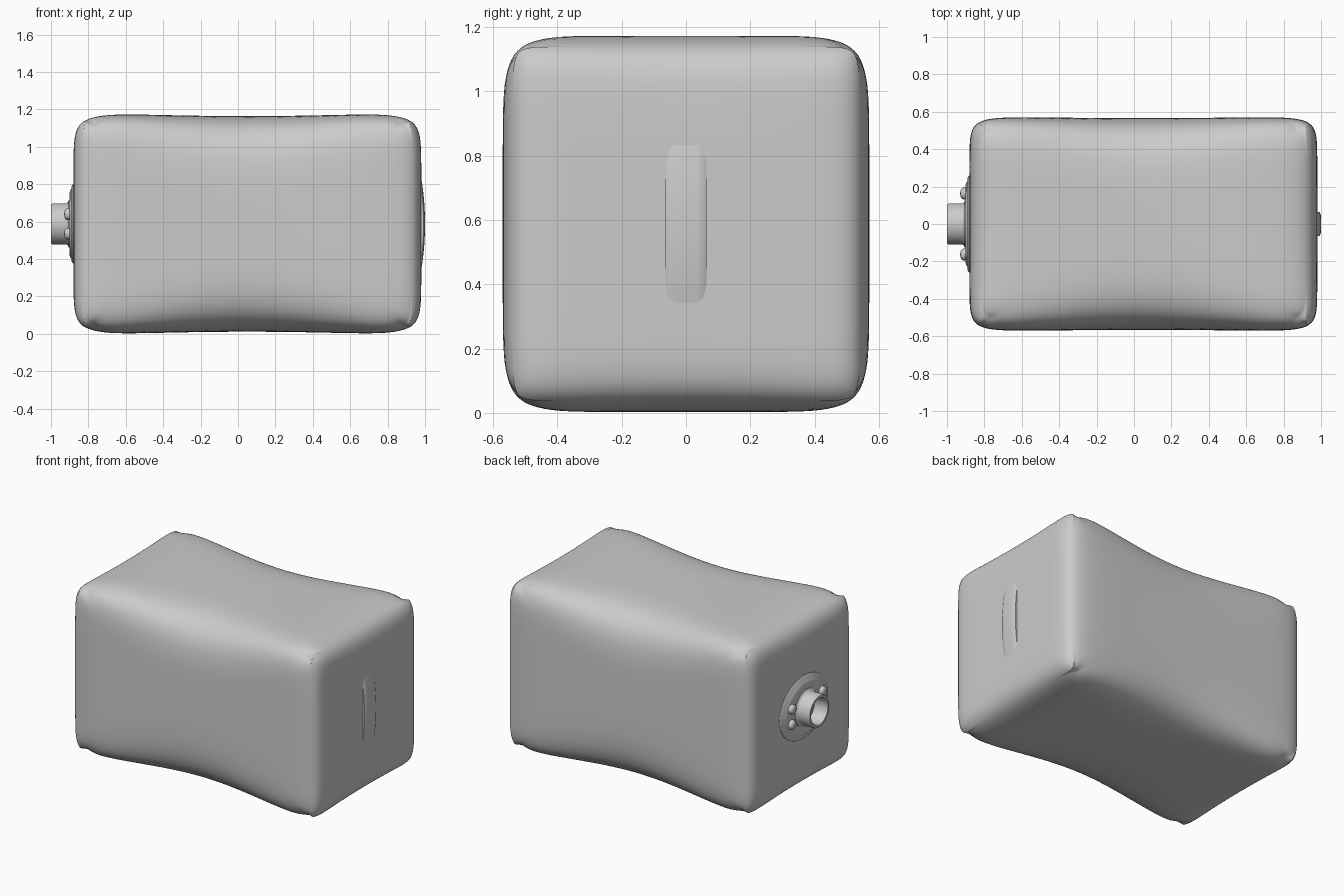
import bpy, bmesh, math

if "Cube" in bpy.data.objects:
    bpy.data.objects.remove(bpy.data.objects["Cube"])

ZC = 0.588   # height of the body centre


def finish(bm, name, angle=40):
    bmesh.ops.recalc_face_normals(bm, faces=bm.faces)
    me = bpy.data.meshes.new(name)
    bm.to_mesh(me)
    bm.free()
    ob = bpy.data.objects.new(name, me)
    bpy.context.collection.objects.link(ob)
    bpy.ops.object.select_all(action='DESELECT')
    ob.select_set(True)
    bpy.context.view_layer.objects.active = ob
    bpy.ops.object.shade_smooth_by_angle(angle=math.radians(angle))
    return ob


def lathe_x(name, profile, y=0.0, z=ZC, sy=1.0, sz=1.0, n=48):
    """Revolve (x, radius) points about an axis parallel to x."""
    bm = bmesh.new()
    rings = []
    for x, r in profile:
        rings.append([bm.verts.new((x, y + sy * r * math.cos(2 * math.pi * i / n),
                                    z + sz * r * math.sin(2 * math.pi * i / n)))
                      for i in range(n)])
    for a, b in zip(rings, rings[1:]):
        for i in range(n):
            j = (i + 1) % n
            bm.faces.new((a[i], a[j], b[j], b[i]))
    bm.faces.new(rings[0])
    bm.faces.new(rings[-1])
    return finish(bm, name)


def squash(p, q, n):
    """Pull the corner of a square towards a superellipse of power n."""
    m = max(abs(p), abs(q))
    if m < 1e-6:
        return p, q
    f = 1 / ((abs(p) / m) ** n + (abs(q) / m) ** n) ** (1 / n)
    # only round where the point is close to the outside of the square
    f = 1 + (f - 1) * m ** 4
    return p * f, q * f


# soft bag body: dense cube, edges rounded more in the middle than at corners
bm = bmesh.new()
bmesh.ops.create_cube(bm, size=2)
bmesh.ops.subdivide_edges(bm, edges=bm.edges[:], cuts=47, use_grid_fill=True)
for v in bm.verts:
    u0, v0, w0 = (math.sin(c * math.pi / 2) for c in v.co)
    a, b, c = u0, v0, w0
    b, c = squash(b, c, 4.6 + 6.5 * u0 ** 2)      # long edges
    a, c = squash(a, c, 9.5 + 2.5 * v0 ** 2)      # end top and bottom edges
    a, b = squash(a, b, 13)                       # end upright edges
    waist = (1 - min(1, (u0 / 0.8) ** 2)) ** 1.5
    v.co = (0.05 + 0.93 * a,
            0.571 * b * (1 - 0.008 * waist),
            ZC + 0.588 * c * (1 - 0.02 * waist))
finish(bm, "bag_body", 60)

# stepped oval flange, hollow spout and rivets on the left end
lathe_x("spout_flange", [(-0.86, 1.0), (-0.882, 1.0), (-0.889, 0.96), (-0.891, 0.88),
                         (-0.898, 0.84), (-0.902, 0.76), (-0.902, 0.3)],
        sy=0.26, sz=0.212)
lathe_x("spout", [(-0.88, 0.128), (-0.905, 0.126), (-0.912, 0.113), (-0.92, 0.109),
                  (-0.994, 0.109), (-1.0, 0.104), (-1.0, 0.09), (-0.995, 0.086),
                  (-0.90, 0.086)])
for sy in (-1, 1):
    for sz in (-1, 1):
        lathe_x("flange_rivet", [(-0.88, 0.031), (-0.915, 0.031), (-0.923, 0.026),
                                 (-0.928, 0.015), (-0.929, 0.004)],
                y=0.163 * sy, z=ZC + 0.052 * sz, n=20)

# shallow bowed rib on the right end
bm = bmesh.new()
rows = []
for i in range(25):
    t = -1 + i / 12
    x = 0.972 + 0.028 * (1 - t * t)
    rows.append([bm.verts.new((px, y, ZC + 0.29 * t)) for px, y in
                 ((0.95, -0.066), (x - 0.008, -0.063), (x - 0.002, -0.052), (x, -0.035),
                  (x, 0.035), (x - 0.002, 0.052), (x - 0.008, 0.063), (0.95, 0.066))])
for r, s in zip(rows, rows[1:]):
    for k in range(8):
        m = (k + 1) % 8
        bm.faces.new((r[k], r[m], s[m], s[k]))
bm.faces.new(rows[0])
bm.faces.new(rows[-1])
finish(bm, "end_rib")
